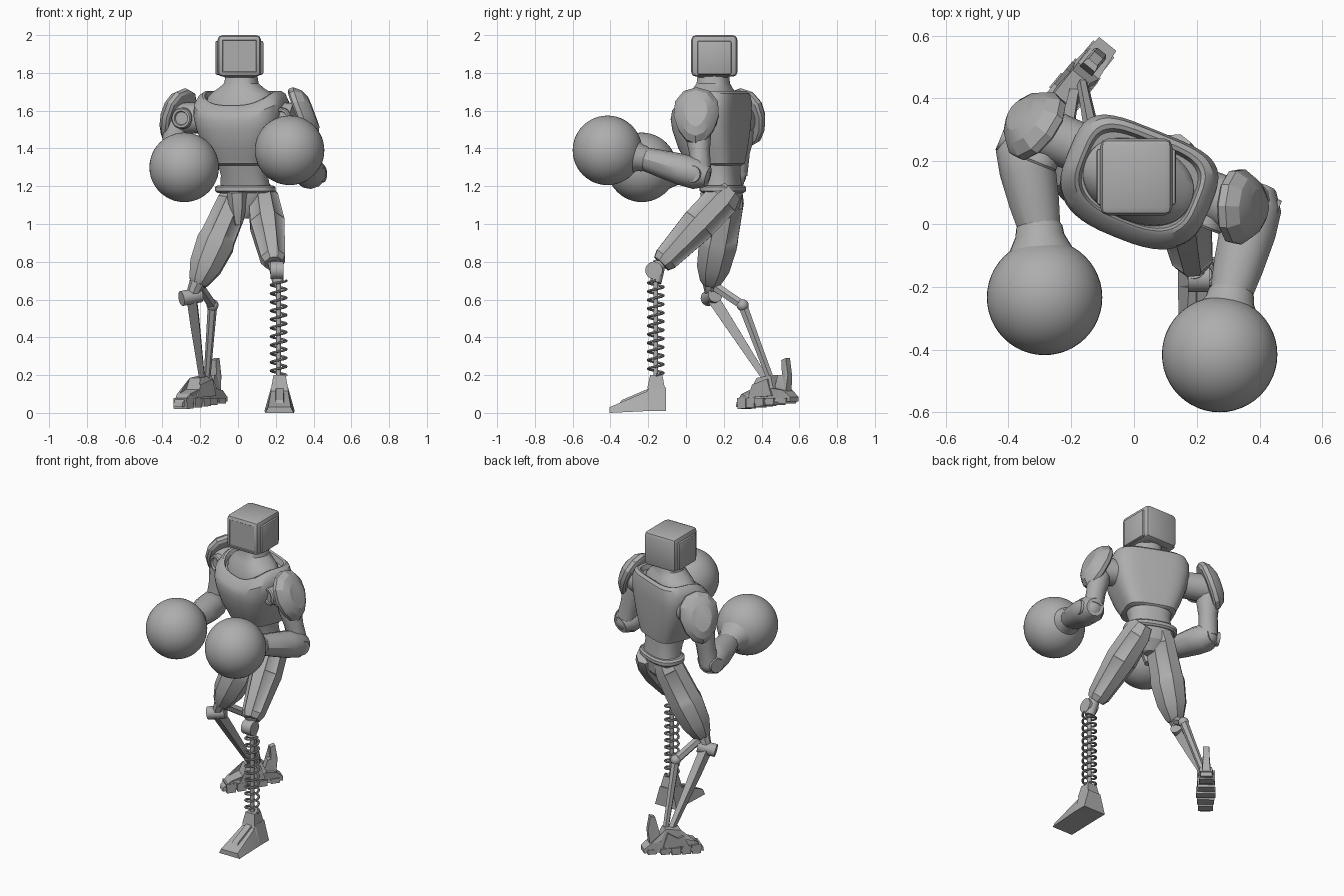
import bpy, bmesh
from math import sin, cos, pi, radians
from mathutils import Vector, Matrix

cube = bpy.data.objects.get("Cube")
if cube:
    bpy.data.objects.remove(cube, do_unlink=True)

grey = bpy.data.materials.new("plain_grey")
grey.use_nodes = True
tone = (0.42, 0.42, 0.42, 1)
grey.diffuse_color = tone
grey.node_tree.nodes["Principled BSDF"].inputs["Base Color"].default_value = tone

X, Y, Z = Vector((1, 0, 0)), Vector((0, 1, 0)), Vector((0, 0, 1))


def finish(name, bm, angle=32):
    bmesh.ops.recalc_face_normals(bm, faces=bm.faces)
    mesh = bpy.data.meshes.new(name)
    bm.to_mesh(mesh)
    bm.free()
    mesh.materials.append(grey)
    obj = bpy.data.objects.new(name, mesh)
    bpy.context.collection.objects.link(obj)
    bpy.ops.object.select_all(action='DESELECT')
    obj.select_set(True)
    bpy.context.view_layer.objects.active = obj
    bpy.ops.object.shade_smooth_by_angle(angle=radians(angle))
    return obj


def ring(c, u, v, ru, rv, n=24, e=1.0, phase=0.0):
    pts = []
    for i in range(n):
        a = 2 * pi * i / n + phase
        x, y = cos(a), sin(a)
        x = abs(x) ** e * (1 if x > 0 else -1)
        y = abs(y) ** e * (1 if y > 0 else -1)
        pts.append(c + u * (ru * x) + v * (rv * y))
    return pts


def loft(name, rings, panels=False, angle=32):
    bm = bmesh.new()
    rows = [[bm.verts.new(p) for p in r] for r in rings]
    n = len(rows[0])
    for lo, hi in zip(rows, rows[1:]):
        for i in range(n):
            j = (i + 1) % n
            bm.faces.new((lo[i], lo[j], hi[j], hi[i]))
    bm.faces.new(rows[0])
    bm.faces.new(rows[-1])
    if panels:
        bmesh.ops.recalc_face_normals(bm, faces=bm.faces)
        big = [f for f in bm.faces if len(f.verts) == 4 and f.calc_area() > 0.012]
        bmesh.ops.inset_individual(bm, faces=big[::2], thickness=0.012, depth=-0.005)
    return finish(name, bm, angle)


def limb(name, a, b, profile, n=20, e=1.0, phase=0.0, panels=False):
    """Tapered limb from a to b; profile holds (fraction, side radius, depth radius)."""
    a, b = Vector(a), Vector(b)
    w = (b - a).normalized()
    ref = Z if abs(w.x) > 0.8 else X
    u = (ref - w * ref.dot(w)).normalized()
    v = w.cross(u)
    return loft(name, [ring(a.lerp(b, t), u, v, ru, rv, n, e, phase)
                       for t, ru, rv in profile], panels)


def rod(name, a, b, r0, r1=None, n=20, phase=0.0):
    r1 = r0 if r1 is None else r1
    return limb(name, a, b, [(0, r0, r0), (1, r1, r1)], n, 1.0, phase)


def ball(name, c, r, seg=32):
    bm = bmesh.new()
    bmesh.ops.create_uvsphere(bm, u_segments=seg, v_segments=seg // 2, radius=r,
                              matrix=Matrix.Translation(c))
    return finish(name, bm)


def box(name, m, size, bevel=0.01, screen=False):
    bm = bmesh.new()
    bmesh.ops.create_cube(bm, size=1, matrix=m @ Matrix.Diagonal((*size, 1)))
    bmesh.ops.bevel(bm, geom=bm.edges[:], offset=bevel, segments=2, affect='EDGES', profile=0.5)
    if screen:
        bm.normal_update()
        face = [min(bm.faces, key=lambda f: f.calc_center_median().y)]
        bmesh.ops.inset_region(bm, faces=face, thickness=0.004, depth=-0.004)
    return finish(name, bm)


def prism(name, m, profile):
    """Side outline of (y, z, half width) points, spanned across x."""
    bm = bmesh.new()
    l, r = ([bm.verts.new(m @ Vector((s * h, y, z))) for y, z, h in profile] for s in (-1, 1))
    bm.faces.new(l)
    bm.faces.new(r)
    for i in range(len(l)):
        j = (i + 1) % len(l)
        bm.faces.new((l[i], l[j], r[j], r[i]))
    bmesh.ops.triangulate(bm, faces=[f for f in bm.faces if len(f.verts) > 4])
    return finish(name, bm, 20)


# Torso parts share one twisted frame
twist = Matrix.Translation((0.02, 0.15, 0)) @ Matrix.Rotation(radians(-22), 4, 'Z')


def torso(name, sections, e=0.8, e_back=0.8):
    """Stacked sections, with a boxier back half where e_back is lower."""
    rings = []
    for z, hx, front, back, dip in sections:
        args = (Vector((0, (front + back) / 2, z)), X, Y, hx, (back - front) / 2, 48)
        pts = ring(*args, e_back)[:24] + ring(*args, e)[24:]
        for p in pts:
            p.z -= dip * max(0, -p.y / 0.17) ** 2
        rings.append([twist @ p for p in pts])
    return loft(name, rings)


torso("chest", [(1.31, .13, -.09, .125, 0), (1.32, .155, -.135, .14, 0), (1.34, .162, -.142, .142, 0),
                (1.40, .19, -.175, .148, 0), (1.5, .225, -.203, .154, 0), (1.58, .242, -.208, .157, .02),
                (1.65, .242, -.2, .157, .05), (1.69, .222, -.18, .15, .08), (1.705, .20, -.165, .135, .09),
                (1.70, .188, -.153, .122, .09), (1.67, .18, -.145, .112, .09)], 0.72, 0.5)
torso("waist", [(1.18, .135, -.04, .14, 0), (1.26, .125, -.065, .13, 0), (1.34, .14, -.095, .128, 0)], 0.9)
torso("belt", [(1.165, .15, -.045, .145, 0), (1.175, .163, -.057, .155, 0),
               (1.195, .163, -.057, .155, 0), (1.205, .15, -.045, .145, 0)])
torso("pelvis", [(1.03, .03, .01, .08, 0), (1.09, .10, -.03, .13, 0), (1.18, .148, -.042, .142, 0)])
torso("neck", [(1.6, .188, -.152, .12, .06), (1.675, .18, -.142, .11, .06), (1.70, .155, -.125, .1, .04),
               (1.72, .12, -.108, .09, .01), (1.745, .09, -.092, .08, 0), (1.8, .08, -.085, .075, 0)], 0.9, 0.9)
limb("crotch_plate", (-.005, .10, 1.17), (0, .14, 1.0), [(0, .055, .03), (.5, .045, .04), (1, .025, .03)], 6)

# Head
head = Matrix.Translation((0.007, 0.15, 1.89))
box("head", head, (0.23, 0.245, 0.22), 0.025, True)
for side, label in ((1, "left"), (-1, "right")):
    box(label + "_ear_plate", head @ Matrix.Translation((side * .112, 0, -.01)), (.03, .18, .18), .01)
box("chin", Matrix.Translation((0.007, 0.14, 1.79)), (.17, .17, .03), .01)

# Arms: shoulder, elbow, cuff, glove, pauldron centre and yaw of its outward side
arms = {"left": ((.26, .08, 1.56), (.385, .06, 1.265), (.31, -.22, 1.345), (.273, -.416, 1.39),
                 (.335, .055, 1.57), -3),
        "right": ((-.265, .28, 1.56), (-.355, .25, 1.26), (-.302, -.01, 1.275), (-.285, -.234, 1.30),
                  (-.315, .315, 1.565), 143)}
forward = twist.to_3x3() @ -Y
for label, (sh, el, cuff, glove, pad, yaw) in arms.items():
    sh, el, cuff, glove = map(Vector, (sh, el, cuff, glove))
    out = twist.to_3x3() @ (X if label == "left" else -X)
    rod(label + "_shoulder_joint", sh - out * .09, sh + out * .05, .08, .085)
    limb(label + "_shoulder_ring", sh + forward * .05, sh + forward * .1,
         [(0, .056, .056), (.85, .056, .056), (1, .05, .05), (1, .038, .038), (.8, .034, .034)], 24)
    limb(label + "_upper_arm", sh + out * .06, el + Vector((0, .02, 0)),
         [(0, .07, .07), (.3, .07, .07), (.6, .06, .055), (1, .06, .055)], 12)
    ball(label + "_elbow", el, .07, 24)
    rod(label + "_elbow_cap", el - out * .06, el + out * .075, .05, .045, 16)
    limb(label + "_forearm", el, cuff, [(-.2, .055, .055), (0, .087, .083), (.3, .09, .083),
                                        (.7, .08, .072), (1, .068, .062)], 12)
    limb(label + "_cuff", cuff, glove, [(-.06, .066, .062), (0, .074, .068), (.12, .078, .072), (.4, .11, .11)], 24)
    ball(label + "_glove", glove, .184, 48)
    # Plated shoulder guard, broader above than below
    a = radians(yaw)
    d = Vector((cos(a) * .93, sin(a) * .93, .36))
    u = Vector((-sin(a), cos(a), 0))
    v = d.cross(u)
    rings = []
    for off, ru, rv in ((-.02, .105, .145), (-.01, .118, .16), (.015, .12, .16), (.05, .095, .13), (.07, .06, .085)):
        pts = []
        for i in range(12):
            t = 2 * pi * i / 12
            pts.append(Vector(pad) + d * off + u * (ru * cos(t) * (1 + .18 * sin(t))) + v * (rv * sin(t)))
        rings.append(pts)
    loft(label + "_shoulder_plate", rings, angle=25)

# Thighs with sunken panels
limb("left_thigh", (.13, .21, 1.15), (.19, -.13, .79),
     [(-.08, .06, .07), (.06, .085, .1), (.42, .098, .1), (.93, .07, .072), (1, .052, .055)],
     8, phase=pi / 8, panels=True)
limb("right_thigh", (-.01, .22, 1.15), (-.21, .13, .69),
     [(-.05, .07, .08), (.08, .09, .1), (.48, .1, .107), (.55, .108, .11), (.82, .092, .094),
      (.98, .06, .062), (1.02, .045, .045)], 8, phase=pi / 8, panels=True)

# Left shin: coil spring around a rod, on a wedge foot
rod("left_knee", (.172, -.17, .755), (.24, -.17, .755), .046)
rod("left_knee_link", (.192, -.14, .80), (.212, -.16, .69), .035, .03, 12)
rod("spring_rod", (.215, -.16, .18), (.215, -.16, .74), .013, n=12)
turns, steps = 11, 20
coil = []
for i in range(turns * steps + 1):
    a = 2 * pi * i / steps
    radial = Vector((cos(a), sin(a), 0))
    centre = Vector((.215, -.16, .2 + .5 * i / (turns * steps))) + radial * .04
    coil.append(ring(centre, radial, Z, .0075, .0065, 8))
loft("spring", coil)
foot = Matrix.Translation((.22, 0, 0))
prism("left_foot", foot, [(-.405, 0, .075), (-.405, .03, .06), (-.205, .115, .045), (-.195, .135, .045),
                          (-.105, .135, .045), (-.105, .01, .08), (-.2, .01, .08)])
prism("left_toe_ridge", foot, [(-.36, .04, .025), (-.34, .068, .02), (-.2, .128, .02), (-.2, .1, .025)])
prism("left_ankle", foot, [(-.205, .13, .045), (-.19, .2, .032), (-.125, .2, .032), (-.112, .13, .045)])

# Right shin: pair of struts, the rear one bent
rod("right_knee", (-.30, .115, .605), (-.20, .155, .625), .04)
rod("right_knee_link", (-.21, .13, .70), (-.245, .135, .62), .045, .032, 8)
limb("front_strut", (-.245, .14, .61), (-.19, .42, .18),
     [(0, .036, .044), (.3, .034, .038), (1, .02, .022)], 4, phase=pi / 4)
rod("rear_strut_upper", (-.20, .16, .665), (-.135, .30, .57), .027, n=6)
ball("rear_strut_joint", (-.135, .30, .57), .032, 16)
limb("rear_strut_lower", (-.135, .30, .57), (-.165, .45, .17),
     [(0, .025, .028), (.5, .021, .024), (1, .018, .022)], 6)

# Right foot: sculpted boot with sole ribs, spur and side fins
boot = Matrix.Translation((-.2, .43, 0)) @ Matrix.Rotation(radians(-39), 4, 'Z')
prism("right_boot", boot, [(-.19, .03, .03), (-.185, .055, .03), (-.14, .1, .045), (-.07, .125, .05),
                           (-.045, .185, .035), (.05, .2, .035), (.08, .13, .048), (.14, .12, .04),
                           (.185, .085, .035), (.185, .06, .035), (0, .055, .052)])
for i, y in enumerate((-.14, -.075, -.01, .055, .135)):
    h = .058 - .1 * abs(y + .01)
    prism("sole_rib_%d" % (i + 1), boot, [(y - .027, .02 + .1 * (y + .15), h), (y - .03, .08, h),
                                          (y + .03, .08, h), (y + .027, .022 + .1 * (y + .15), h)])
prism("heel_spur", boot, [(.07, .13, .025), (.09, .2, .025), (.115, .2, .018), (.11, .28, .018),
                          (.14, .29, .018), (.155, .2, .018), (.145, .11, .025)])
for side, label in ((1, "inner"), (-1, "outer")):
    prism(label + "_ankle_fin", boot @ Matrix.Translation((side * .045, 0, 0)),
          [(-.09, .08, .008), (-.06, .15, .008), (-.02, .14, .008), (.04, .18, .008), (.07, .09, .008)])
